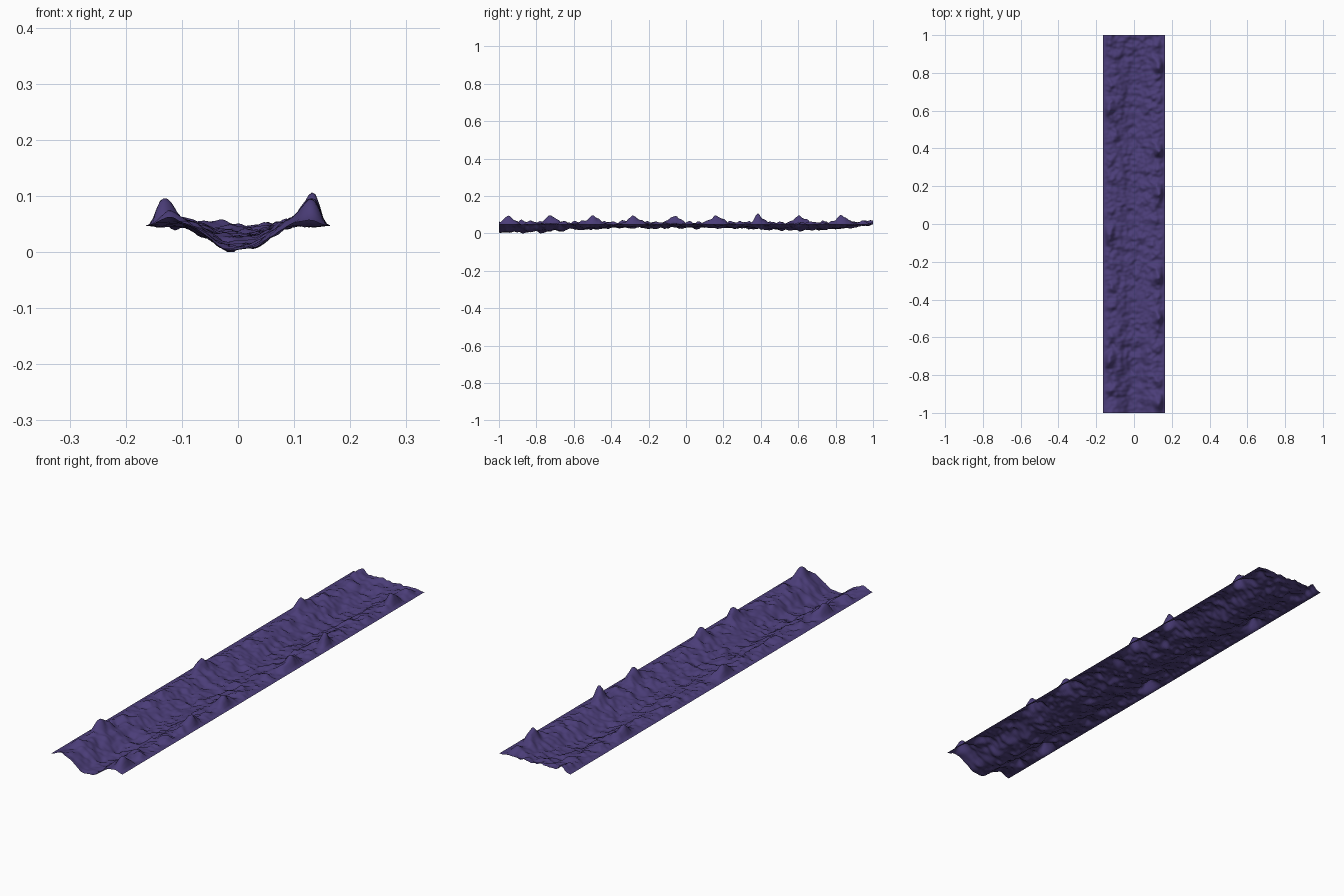
import bpy, bmesh, math
from mathutils import Vector, noise

if "Cube" in bpy.data.objects:
    bpy.data.objects.remove(bpy.data.objects["Cube"])

HALF_W, HALF_L = 0.165, 1.0
NX, NY = 50, 300
TILE = 2.0 / 9.0                       # banks repeat nine times
RIM = 0.047

# depth of the channel floor along its length (y, z)
FLOOR = [(-1, .007), (-.78, .012), (-.6, .023), (-.3, .033), (.2, .033),
         (.5, .021), (.72, .021), (.9, .034), (1, .050)]


def floor_z(y):
    for (y0, z0), (y1, z1) in zip(FLOOR, FLOOR[1:]):
        if y <= y1:
            t = max(0, (y - y0) / (y1 - y0))
            t = t * t * (3 - 2 * t)
            return z0 + (z1 - z0) * t
    return FLOOR[-1][1]


def smooth(a, b, v):
    t = min(1, max(0, (v - a) / (b - a)))
    return t * t * (3 - 2 * t)


def bump(x, y, cx, cy, sx, sy, h):
    return h * math.exp(-((x - cx) / sx) ** 2 - ((y - cy) / sy) ** 2)


# bank peaks: the tall one swaps sides in a right, left, right rhythm
PEAKS = []
for k in range(-1, 10):
    side = -1 if k % 3 == 1 else 1
    y0 = -1 + k * TILE + 0.05
    if 0 <= k < 9:
        PEAKS.append((side * .130, y0, .024, .030, .046))
    PEAKS += [(side * .118, y0 + .045, .022, .020, .017),
              (side * .122, y0 + .125, .020, .022, .014),
              (-side * .115, y0 + .075, .022, .022, .016),
              (-side * .122, y0 + .170, .020, .020, .013)]
PEAKS.append((-.125, .965, .022, .025, .020))


def height(x, y):
    edge = smooth(HALF_W, .135, abs(x))
    bank = smooth(.015, .10, abs(x))
    z = floor_z(y) * (1 - bank) + (RIM + .004 * edge) * bank
    z += sum(bump(x, y, *p) for p in PEAKS if abs(y - p[1]) < .1) * smooth(HALF_W, .14, abs(x))
    # rocky roughness, fading out to the straight rims
    n = noise.noise(Vector((x * 22, y * 22, 3.1))) * .011
    n += noise.noise(Vector((x * 48, y * 55, 7.7))) * .008
    n *= 1 - .5 * smooth(-.9, -1, y)
    return max(.001, z + n * edge)


# rocky channel sheet
bm = bmesh.new()
rows = []
for j in range(NY + 1):
    y = -HALF_L + 2 * HALF_L * j / NY
    row = []
    for i in range(NX + 1):
        x = -HALF_W + 2 * HALF_W * i / NX
        row.append(bm.verts.new((x, y, height(x, y))))
    rows.append(row)
for a, b in zip(rows, rows[1:]):
    for i in range(NX):
        bm.faces.new((a[i], a[i + 1], b[i + 1], b[i]))
low = min(v.co.z for v in bm.verts)
for v in bm.verts:
    if abs(v.co.x) < HALF_W - .001:
        v.co.z -= low * smooth(HALF_W, .1, abs(v.co.x))
for f in bm.faces:
    f.smooth = True
mesh = bpy.data.meshes.new("rocky_channel")
bm.to_mesh(mesh)
bm.free()
channel = bpy.data.objects.new("rocky_channel", mesh)
bpy.context.collection.objects.link(channel)

mat = bpy.data.materials.new("dark purple rock")
mat.diffuse_color = (.070, .047, .190, 1)
mat.use_nodes = True
mat.node_tree.nodes["Principled BSDF"].inputs["Base Color"].default_value = mat.diffuse_color
mesh.materials.append(mat)
